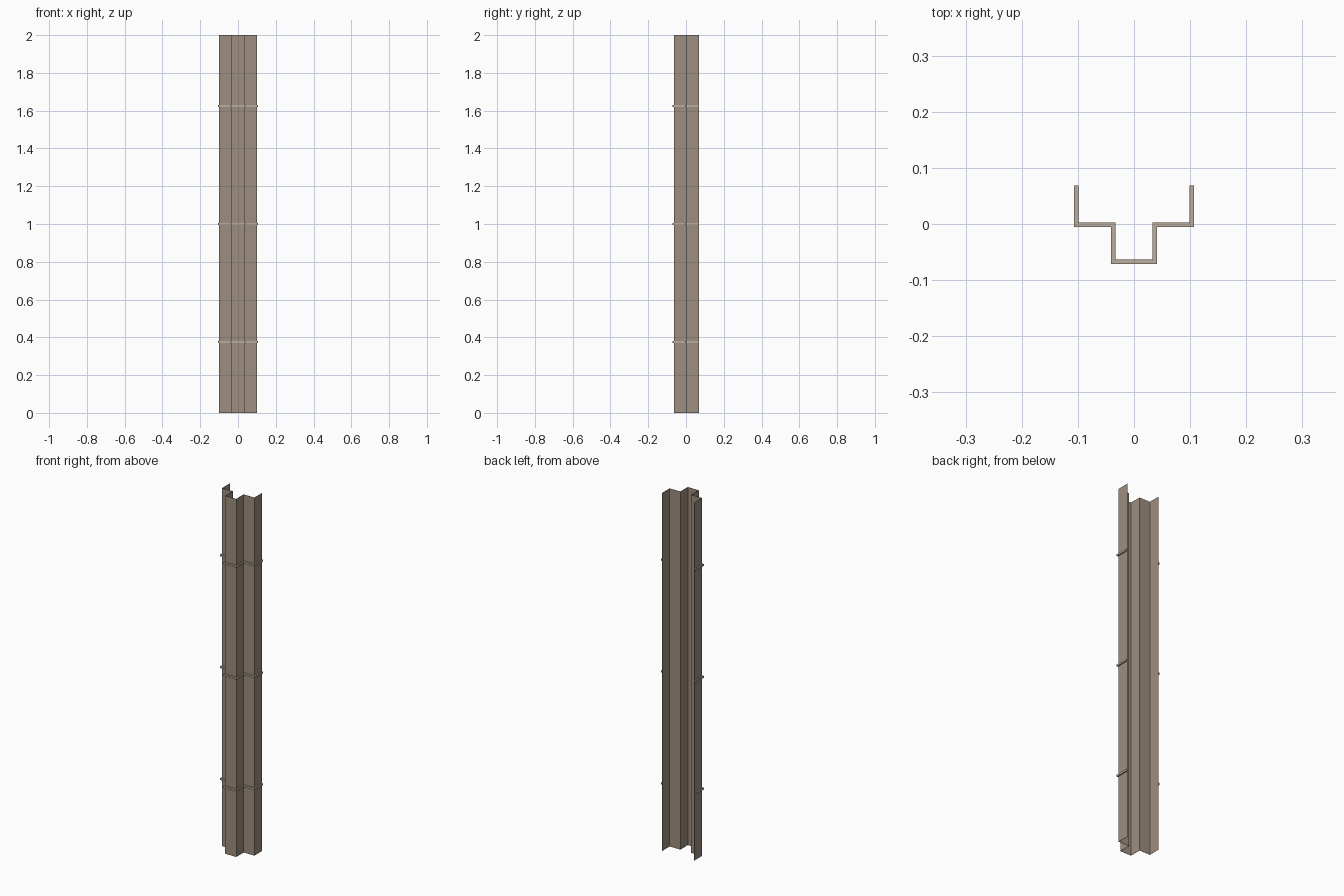
import bpy, bmesh

if "Cube" in bpy.data.objects:
    bpy.data.objects.remove(bpy.data.objects["Cube"])

S = 0.033          # half of one step in the folded profile
HEIGHT = 2.0
SHEET_T = 0.001    # sheet thickness
BAND_T = 0.008     # how far the ribs stand out from the sheet
BAND_H = 0.010     # rib height


def material(name, rgb):
    m = bpy.data.materials.new(name)
    m.diffuse_color = (*rgb, 1.0)
    m.use_nodes = True
    m.node_tree.nodes["Principled BSDF"].inputs["Base Color"].default_value = m.diffuse_color
    return m


steel = material("brown grey steel", (0.34, 0.27, 0.21))
rib_steel = material("light tan steel", (0.50, 0.41, 0.34))


def profile(o):
    """Folded section, offset outward (towards the front) by o."""
    half = [(S + o, -0.063 - o), (S + o, 0.003 - o), (3 * S + o, 0.003 - o), (3 * S + o, 0.069)]
    return [(-x, y) for x, y in reversed(half)] + half


def folded_strip(name, inner, outer, z0, z1, mat):
    """Solid strip between two offsets of the folded section."""
    a, b = profile(inner), profile(outer)
    bm = bmesh.new()
    rings = []
    for (ax, ay), (bx, by) in zip(a, b):
        rings.append([bm.verts.new(c) for c in
                      ((ax, ay, z0), (bx, by, z0), (bx, by, z1), (ax, ay, z1))])
    for r, s in zip(rings, rings[1:]):
        for i in range(4):
            j = (i + 1) % 4
            bm.faces.new((r[i], r[j], s[j], s[i]))
    bm.faces.new(rings[0])
    bm.faces.new(rings[-1])
    bmesh.ops.recalc_face_normals(bm, faces=bm.faces)
    me = bpy.data.meshes.new(name)
    bm.to_mesh(me)
    bm.free()
    me.materials.append(mat)
    ob = bpy.data.objects.new(name, me)
    bpy.context.collection.objects.link(ob)
    return ob


# folded sheet pile
folded_sheet = folded_strip("folded_sheet", 0.0, SHEET_T, 0.0, HEIGHT, steel)

# three ribs wrapped around the outside
for n, z in enumerate((0.375, 1.0, 1.625)):
    folded_strip(f"rib_{n + 1}", SHEET_T * 0.5, BAND_T, z - BAND_H / 2, z + BAND_H / 2, rib_steel)
